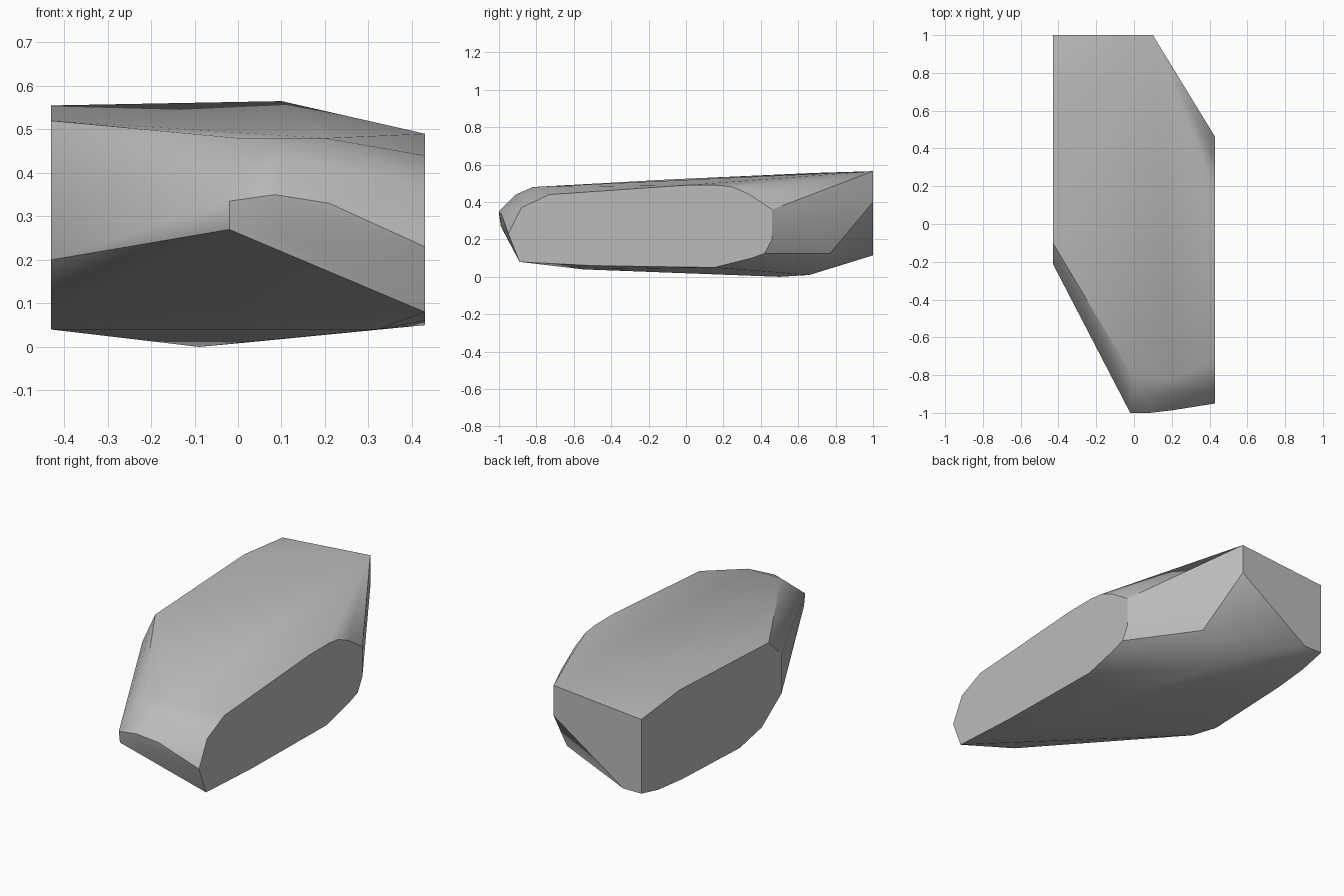
import bpy
import bmesh
import math

default_cube = bpy.data.objects.get("Cube")
if default_cube is not None:
    bpy.data.objects.remove(default_cube, do_unlink=True)

# All coordinates below are in hundredths of a unit
UNIT = 0.01
SIDE = 43

# Flat cut on the left of the stone: (y, z) outline
left_cut = [
    (-95, 23), (-89, 8), (-50, 6), (15, 5), (35, 10), (42, 12.5), (46, 20),
    (46, 36), (34, 44), (25, 48), (17, 49), (0, 49), (-73, 44), (-88, 37),
]

# Flat cut on the right of the stone: (y, z) outline
right_cut = [
    (100, 52), (67, 55.5), (-10, 52), (-21, 41.5), (-21, 20),
    (-4, 8), (15, 4), (65, 6), (85, 8), (100, 11.5),
]

# Flat back end: (x, z) outline, sharing the corner of the right cut
back_cut = [(10, 56.5), (10, 40), (-32, 11.5)]

# Blunt nose, upper shoulders and keel: (x, y, z)
nose = [(-2, -100, 33.5), (-2, -99, 27), (8.5, -100, 35), (21, -98.5, 33), (10, -98, 25.5)]
shoulders = [(0, -82, 48), (10, -91, 44), (20, -82, 48)]
keel = [(-9, 50, 0), (2, 66, 1), (18, 77, 12.5), (9, 76, 9), (32, -55, 4)]


def make_material(name, colour):
    """Plain flat colour for both viewport and render."""
    material = bpy.data.materials.new(name)
    material.use_nodes = True
    material.diffuse_color = colour
    shader = next(n for n in material.node_tree.nodes if n.type == 'BSDF_PRINCIPLED')
    shader.inputs["Base Color"].default_value = colour
    shader.inputs["Roughness"].default_value = 0.9
    return material


def build_hull(name, points, material):
    """Wrap the points in a convex skin and merge the coplanar faces."""
    mesh_builder = bmesh.new()
    for point in points:
        mesh_builder.verts.new([value * UNIT for value in point])
    result = bmesh.ops.convex_hull(mesh_builder, input=mesh_builder.verts[:])
    unused = {
        item for key in ("geom_interior", "geom_unused")
        for item in result[key] if isinstance(item, bmesh.types.BMVert)
    }
    bmesh.ops.delete(mesh_builder, geom=list(unused), context='VERTS')
    bmesh.ops.dissolve_limit(
        mesh_builder, angle_limit=math.radians(0.5),
        verts=mesh_builder.verts[:], edges=mesh_builder.edges[:],
    )
    bmesh.ops.recalc_face_normals(mesh_builder, faces=mesh_builder.faces[:])
    mesh = bpy.data.meshes.new(name)
    mesh_builder.to_mesh(mesh)
    mesh_builder.free()
    mesh.materials.append(material)
    stone = bpy.data.objects.new(name, mesh)
    bpy.context.collection.objects.link(stone)
    return stone


# Collect the cuts and the rounded ends into one stone
points = [(SIDE, y, z) for y, z in left_cut]
points += [(-SIDE, y, z) for y, z in right_cut]
points += [(x, 100, z) for x, z in back_cut]
points += nose + shoulders + keel

stone_grey = make_material("stone grey", (0.5, 0.5, 0.5, 1.0))
stone = build_hull("stone", points, stone_grey)

# Soft weathered top and underside, crisp rims around the flat cuts
bpy.ops.object.select_all(action='DESELECT')
stone.select_set(True)
bpy.context.view_layer.objects.active = stone
bpy.ops.object.shade_smooth_by_angle(angle=math.radians(30))

# Keep the rims of the flat cuts sharp so the cuts stay flat
for edge in stone.data.edges:
    ends = [stone.data.vertices[index].co for index in edge.vertices]
    on_side = all(abs(abs(co.x) - SIDE * UNIT) < 0.001 for co in ends)
    same_side = ends[0].x * ends[1].x > 0
    on_back = all(co.y > 0.999 for co in ends)
    if (on_side and same_side) or on_back:
        edge.use_edge_sharp = True
